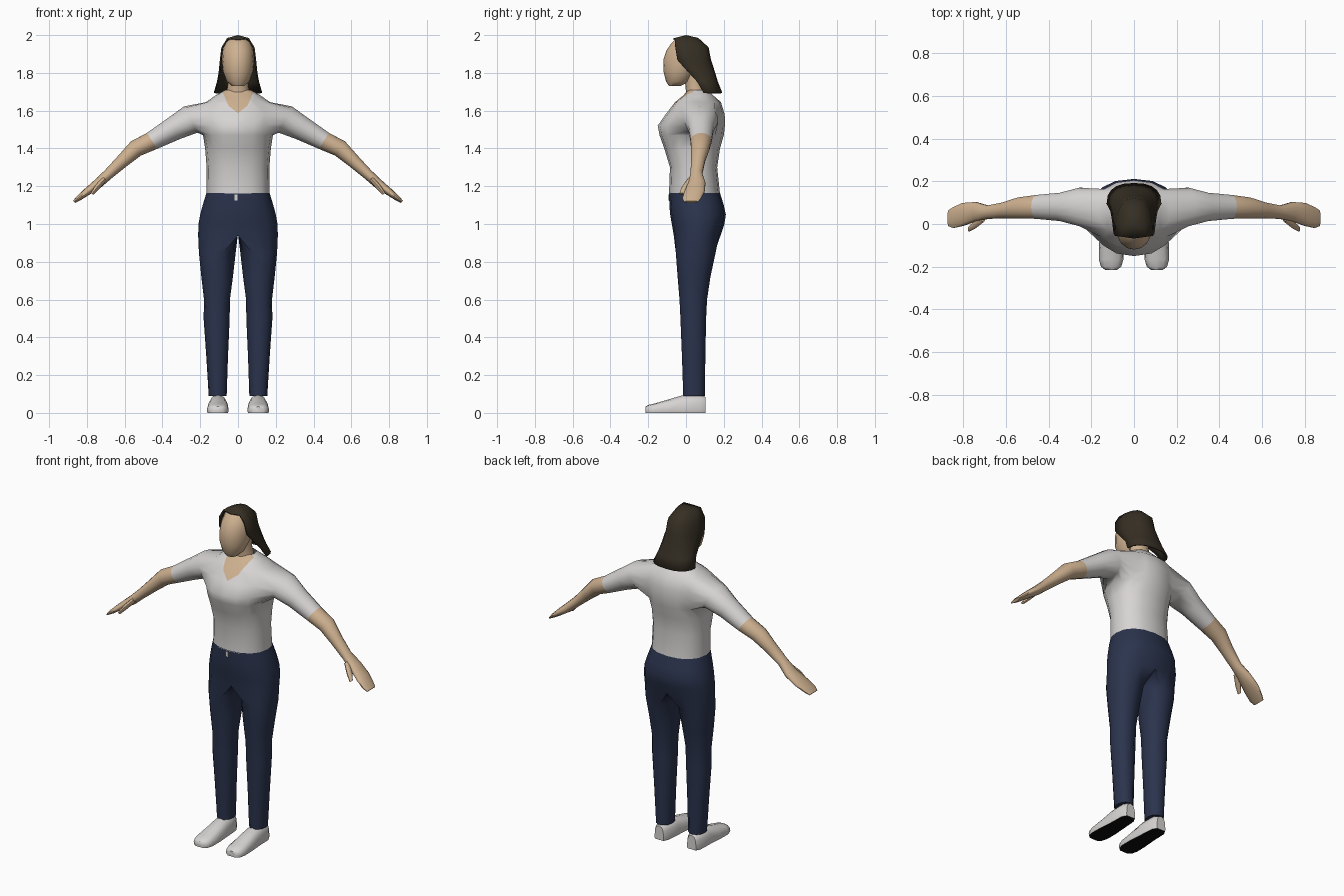
import bpy, bmesh, math
from mathutils import Vector

if "Cube" in bpy.data.objects:
    bpy.data.objects.remove(bpy.data.objects["Cube"])


def material(name, col):
    m = bpy.data.materials.new(name)
    m.diffuse_color = (*col, 1)
    m.use_nodes = True
    m.node_tree.nodes["Principled BSDF"].inputs["Base Color"].default_value = m.diffuse_color
    return m


WHITE = material("off_white", (0.68, 0.66, 0.65))
DENIM = material("navy_denim", (0.024, 0.034, 0.075))
SKIN = material("skin", (0.62, 0.44, 0.28))
HAIR = material("dark_brown_hair", (0.036, 0.028, 0.017))
BLACK = material("black_sole", (0.004, 0.004, 0.004))


def spow(v, p):
    return math.copysign(abs(v) ** p, v)


def oval(z, x0, x1, yf, yb, angles, p=1.0):
    """Horizontal oval section; angle -90 is the front, 0 is +x, 90 the back."""
    cx, cy, rx, ry = (x0 + x1) / 2, (yf + yb) / 2, (x1 - x0) / 2, (yb - yf) / 2
    return [(cx + rx * spow(math.cos(math.radians(a)), p),
             cy + ry * spow(math.sin(math.radians(a)), p), z) for a in angles]


def loft(bm, rings, closed=True, start=False, end=False):
    """Skin a list of point rings (coordinates or existing vertices)."""
    vs = [[v if isinstance(v, bmesh.types.BMVert) else bm.verts.new(v) for v in r] for r in rings]
    n = len(vs[0])
    for a, b in zip(vs, vs[1:]):
        for i in range(n if closed else n - 1):
            j = (i + 1) % n
            bm.faces.new((a[i], a[j], b[j], b[i]))
    if start:
        bm.faces.new(vs[0])
    if end:
        bm.faces.new(vs[-1])
    return vs


def finish(bm, name, mats, mirror=False, thick=0, angle=50):
    bmesh.ops.recalc_face_normals(bm, faces=bm.faces)
    me = bpy.data.meshes.new(name)
    bm.to_mesh(me)
    bm.free()
    ob = bpy.data.objects.new(name, me)
    bpy.context.collection.objects.link(ob)
    for m in mats:
        me.materials.append(m)
    bpy.ops.object.select_all(action='DESELECT')
    ob.select_set(True)
    bpy.context.view_layer.objects.active = ob
    bpy.ops.object.shade_smooth_by_angle(angle=math.radians(angle))
    if thick:
        mod = ob.modifiers.new("thickness", 'SOLIDIFY')
        mod.thickness, mod.offset = thick, -1
    if mirror:
        mod = ob.modifiers.new("mirror", 'MIRROR')
        mod.use_clip = True
        mod.merge_threshold = 0.0005
    return ob


HALF = [-90 + 22.5 * k for k in range(9)]
FULL = [22.5 * k for k in range(16)]


def arm_ring(x, y, z, ry, rp, tilt, n=14):
    """Section across the arm, leaning with its slope; starts at the underside."""
    t, pts = math.radians(tilt), []
    for i in range(n):
        a = math.radians(-90 + (i - 2) * 360 / n)
        s = rp * math.sin(a)
        pts.append((x + s * math.sin(t), y + ry * math.cos(a), z + s * math.cos(t)))
    return pts


SEAM = (0.455, 0.08, 1.44, 0.057, 0.05, 32)

# Shirt: half torso with an armhole that grows into the sleeve
bm = bmesh.new()
torso = [(1.16, .167, -.09, .18), (1.30, .166, -.085, .165), (1.40, .174, -.115, .18),
         (1.47, .185, -.14, .20), (1.52, .19, -.15, .206), (1.58, .19, -.108, .205),
         (1.645, .17, -.058, .185), (1.68, .12, -.015, .145), (1.71, .068, .01, .115)]
g = loft(bm, [oval(z, -w, w, f, b, HALF, 0.88) for z, w, f, b in torso], closed=False)
for ring in g:
    ring[0].co.x = ring[8].co.x = 0
hole = g[3][2:7] + [g[4][6], g[5][6]] + g[6][2:7][::-1] + [g[5][2], g[4][2]]
inner = {v for r in g[3:7] for v in r[2:7]}
bmesh.ops.delete(bm, geom=[f for f in bm.faces if all(v in inner for v in f.verts)], context='FACES_ONLY')
loft(bm, [hole, arm_ring(.25, .08, 1.553, .092, .078, 27), arm_ring(.34, .08, 1.505, .068, .064, 30),
          arm_ring(*SEAM)])
loose = [v for v in bm.verts if not v.link_faces]
bmesh.ops.delete(bm, geom=loose, context='VERTS')
bmesh.ops.delete(bm, geom=[e for e in bm.edges if not e.link_faces], context='EDGES')
# scooped neckline cut into the front
lines = [((.078, 1.69), (.05, 1.625)), ((.05, 1.625), (0, 1.587))]
cuts = [(Vector((p[0], 0, p[1])), Vector((q[1] - p[1], 0, p[0] - q[0]))) for p, q in lines]


def front(f):
    c = f.calc_center_median()
    return c.y < .045 and c.z > 1.53 and c.x < .15


for co, no in cuts:
    fs = [f for f in bm.faces if front(f)]
    geom = fs + list({e for f in fs for e in f.edges}) + list({v for f in fs for v in f.verts})
    bmesh.ops.bisect_plane(bm, geom=geom, plane_co=co, plane_no=no)
for f in bm.faces:
    c = f.calc_center_median()
    f.material_index = int(front(f) and all((c - co).dot(no) > 0 for co, no in cuts))
finish(bm, "shirt", [WHITE, SKIN], mirror=True, angle=60)

# Forearms with mitten hands
bm = bmesh.new()
arm = [SEAM, (.54, .075, 1.40, .05, .046, 36), (.61, .064, 1.335, .038, .036, 40),
       (.685, .055, 1.265, .032, .028, 42), (.74, .058, 1.215, .046, .026, 42),
       (.80, .045, 1.17, .055, .02, 42), (.845, .03, 1.135, .05, .014, 45), (.868, .027, 1.117, .038, .008, 45)]
loft(bm, [arm_ring(*a) for a in arm], end=True)
finish(bm, "forearm_and_hand", [SKIN], mirror=True)

bm = bmesh.new()
thumb = [(.705, .03, 1.24, .022, .014, 50), (.745, -.003, 1.195, .02, .014, 50), (.772, -.024, 1.16, .012, .008, 50)]
loft(bm, [arm_ring(*a, n=8) for a in thumb], end=True)
finish(bm, "thumb", [SKIN], mirror=True)

# Trousers: half pelvis splitting into one leg, mirrored
bm = bmesh.new()
hips = [(1.165, .167, -.09, .18), (1.10, .187, -.088, .20), (1.05, .20, -.084, .211),
        (1.0, .209, -.075, .203), (.94, .211, -.065, .183)]
g = loft(bm, [oval(z, -w, w, f, b, HALF, 0.88) for z, w, f, b in hips], closed=False)
for ring in g:
    ring[0].co.x = ring[8].co.x = 0
crotch = g[-1] + [bm.verts.new((0, y, .95)) for y in (.12, .06, 0)]
LEG = [-110 + 27.5 * k for k in range(9)] + [145, 180, 215]
legs = [(.85, .012, .207, -.055, .158), (.72, .027, .194, -.045, .13), (.60, .043, .18, -.035, .112),
        (.50, .044, .182, -.03, .107), (.30, .053, .168, -.022, .103), (.09, .06, .155, -.015, .1)]
loft(bm, [crotch] + [oval(*s, LEG, 0.92) for s in legs], end=True)
finish(bm, "trousers", [DENIM], mirror=True)

# Waist button plate
bm = bmesh.new()
bmesh.ops.create_cube(bm, size=1)
for v in bm.verts:
    v.co = (v.co.x * .016 - .01, v.co.y * .006 - .09, v.co.z * .03 + 1.14)
finish(bm, "waist_button", [WHITE])

# Shoes: arched sections from heel to toe, black underneath
bm = bmesh.new()
shoe = [(.102, .078, .138, .085), (.075, .062, .153, .095), (-.015, .055, .156, .094),
        (-.09, .049, .163, .072), (-.165, .049, .165, .05), (-.2, .06, .155, .042), (-.215, .08, .135, .033)]
rings = []
for y, x0, x1, h in shoe:
    c, r = (x0 + x1) / 2, (x1 - x0) / 2
    rings.append([(c - r * .93, y, 0)] + [(c - r * spow(math.cos(math.pi * k / 6), .7), y,
                 .012 + (h - .012) * math.sin(math.pi * k / 6) ** .8) for k in range(7)] + [(c + r * .93, y, 0)])
loft(bm, rings, start=True, end=True)
bm.normal_update()
for f in bm.faces:
    f.material_index = int(all(v.co.z < .001 for v in f.verts))
finish(bm, "shoe", [WHITE, BLACK], mirror=True)

# Head and neck
bm = bmesh.new()
head = [(1.73, .032, -.09, -.03), (1.755, .06, -.106, .02), (1.81, .08, -.12, .06), (1.87, .086, -.12, .09),
        (1.92, .083, -.103, .10), (1.96, .068, -.075, .08), (1.985, .035, -.045, .05)]
loft(bm, [oval(z, -w, w, f, b, FULL) for z, w, f, b in head], start=True, end=True)
finish(bm, "head", [SKIN])

bm = bmesh.new()
neck = [(1.64, .075, .0, .13), (1.70, .06, .0, .105), (1.74, .054, -.004, .095), (1.80, .055, -.01, .09)]
loft(bm, [oval(z, -w, w, f, b, FULL) for z, w, f, b in neck], end=True)
finish(bm, "neck", [SKIN])

# Hair: crown plus a curtain around the back, open at the face
bm = bmesh.new()
hair = [(1.985, .057, -.06, .065), (1.935, .088, -.056, .12), (1.87, .096, -.045, .132),
        (1.80, .103, .018, .155), (1.755, .111, .06, .168), (1.695, .128, .095, .192)]
BACK = [18 * k for k in range(11)]
g = loft(bm, [oval(z, -w, w, 2 * f - b, b, BACK, 0.8) for z, w, f, b in hair], closed=False)
apex = bm.verts.new((0, 0, 2.0))
brow = bm.verts.new((0, -.068, 1.982))
rim = g[0] + [brow]
for i in range(len(rim)):
    bm.faces.new((rim[i], rim[(i + 1) % len(rim)], apex))
finish(bm, "hair", [HAIR], thick=.008)
